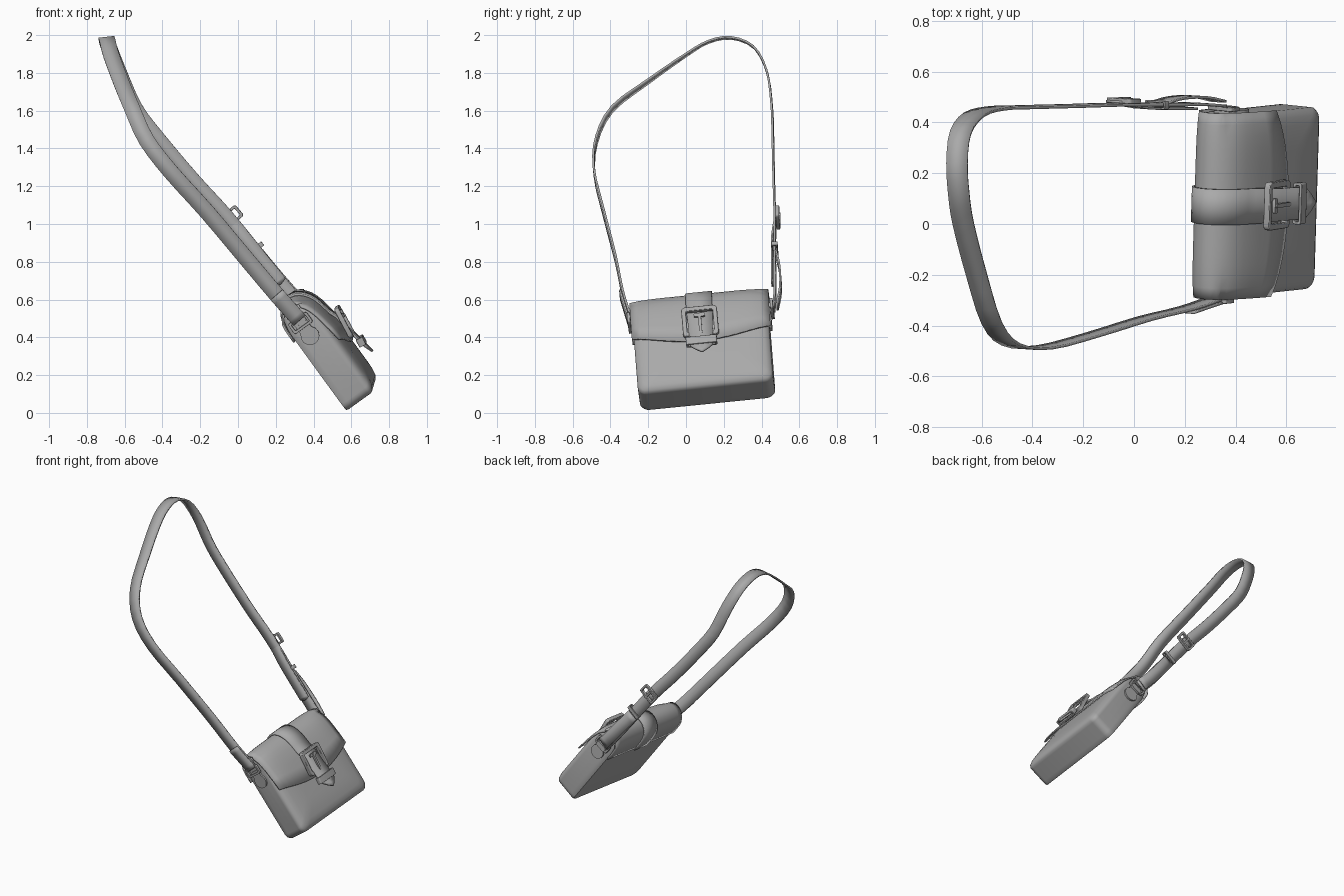
import bpy, bmesh, math
from mathutils import Vector as V, Matrix

if "Cube" in bpy.data.objects:
    bpy.data.objects.remove(bpy.data.objects["Cube"])

leather = bpy.data.materials.new("grey leather")
leather.diffuse_color = (0.4, 0.4, 0.4, 1)
leather.use_nodes = True
leather.node_tree.nodes["Principled BSDF"].inputs["Base Color"].default_value = leather.diffuse_color

# Leaning frame of the bag: across, up, outwards
ACROSS = V((0.03, 0.993, 0.10)).normalized()
OUT = ACROSS.cross(V((-0.59, -0.064, 0.81))).normalized()
UP = OUT.cross(ACROSS)


def frame(origin, a, b):
    a = a.normalized()
    c = a.cross(b).normalized()
    b = c.cross(a)
    return Matrix.Translation(origin) @ Matrix((a, b, c)).transposed().to_4x4()


BAG = frame(V((0.575, -0.24, 0.008)), ACROSS, UP)
W = 0.72
MID = W / 2


def make(name, verts, faces, matrix=Matrix(), thick=0, angle=35, bevel=0):
    mesh = bpy.data.meshes.new(name)
    mesh.from_pydata([matrix @ V(v) for v in verts], [], faces)
    bm = bmesh.new()
    bm.from_mesh(mesh)
    bmesh.ops.recalc_face_normals(bm, faces=bm.faces)
    bm.to_mesh(mesh)
    bm.free()
    mesh.materials.append(leather)
    ob = bpy.data.objects.new(name, mesh)
    bpy.context.collection.objects.link(ob)
    if thick:
        mod = ob.modifiers.new("thickness", 'SOLIDIFY')
        mod.thickness, mod.offset = thick, 0
    if bevel:
        mod = ob.modifiers.new("soft edge", 'BEVEL')
        mod.width, mod.segments = bevel, 2
    bpy.context.view_layer.objects.active = ob
    ob.select_set(True)
    bpy.ops.object.shade_smooth_by_angle(angle=math.radians(angle))
    ob.select_set(False)
    return ob


def sheet(name, rows, thick, matrix=Matrix()):
    n = len(rows[0])
    faces = [(i * n + j, i * n + j + 1, (i + 1) * n + j + 1, (i + 1) * n + j)
             for i in range(len(rows) - 1) for j in range(n - 1)]
    return make(name, [p for r in rows for p in r], faces, matrix, thick)


def round_rect(x0, x1, y0, y1, r, seg=5):
    pts = []
    for k, (cx, cy) in enumerate([(x1 - r, y1 - r), (x0 + r, y1 - r), (x0 + r, y0 + r), (x1 - r, y0 + r)]):
        for i in range(seg + 1):
            a = (k + i / seg) * math.pi / 2
            pts.append((cx + r * math.cos(a), cy + r * math.sin(a)))
    return pts


def loop(name, sx, sy, bar, depth, matrix):
    """Rounded rectangular ring, used for buckles and keepers."""
    out = round_rect(-sx / 2, sx / 2, -sy / 2, sy / 2, bar * 0.8, 3)
    inn = round_rect(-sx / 2 + bar, sx / 2 - bar, -sy / 2 + bar, sy / 2 - bar, bar * 0.3, 3)
    n = len(out)
    rings = [(out, -depth / 2), (out, depth / 2), (inn, depth / 2), (inn, -depth / 2)]
    verts = [(x, y, z) for ring, z in rings for x, y in ring]
    faces = [(k * n + i, k * n + (i + 1) % n, (k + 1) % 4 * n + (i + 1) % n, (k + 1) % 4 * n + i)
             for k in range(4) for i in range(n)]
    return make(name, verts, faces, matrix, bevel=0.003)


def prism(name, outline, z0, z1, matrix):
    n = len(outline)
    verts = [(x, y, z) for z in (z0, z1) for x, y in outline]
    faces = [tuple(range(n)), tuple(range(n, 2 * n))]
    faces += [(i, (i + 1) % n, n + (i + 1) % n, n + i) for i in range(n)]
    return make(name, verts, faces, matrix)


def smooth_path(pts, sub=3):
    """Interpolating curve through the points."""
    p = [2 * pts[0] - pts[1]] + pts + [2 * pts[-1] - pts[-2]]
    res = []
    for i in range(1, len(p) - 2):
        for k in range(sub):
            t = k / sub
            a, b, c, d = p[i - 1:i + 3]
            res.append(0.5 * (2 * b + (c - a) * t + (2 * a - 5 * b + 4 * c - d) * t * t
                              + (3 * b - a - 3 * c + d) * t ** 3))
    return res + [pts[-1]]


# Body: rounded outlines stacked from back to front (depth, inset, height)
layers = [(0, 0.004, .54), (.01, 0, .585), (.035, 0, .612), (.07, 0, .628), (.11, 0, .622),
          (.145, 0, .59), (.157, 0, .575), (.172, .008, .55), (.184, .028, .50),
          (.191, .06, .44), (.196, .12, .37), (.198, .16, .3)]
verts = []
for n, ins, h in layers:
    verts += [(x, y, n) for x, y in round_rect(ins, W - ins, ins, h, 0.045)]
m = len(verts) // len(layers)
faces = [(k * m + i, k * m + (i + 1) % m, (k + 1) * m + (i + 1) % m, (k + 1) * m + i)
         for k in range(len(layers) - 1) for i in range(m)]
faces += [tuple(range(m)), tuple(range(len(verts) - m, len(verts)))]
make("bag_body", verts, faces, BAG, angle=40)

# Flap: wraps from the back over the top, lower edge bowed
wrap = [V(p) for p in [(.46, -.008, 0), (.54, -.007, 0), (.59, .005, 0), (.622, .033, 0), (.639, .07, 0),
                       (.634, .113, 0), (.603, .152, 0), (.555, .18, 0), (.48, .198, 0), (.40, .208, 0)]]
rows = []
for p in smooth_path(wrap, 2) + [V((.30, .216, 0))]:
    row = []
    for j in range(17):
        s = j / 8 - 1
        u, n = p.x, p.y
        if u == wrap[-1].x:
            u = .42 - .045 * (1 - s * s)
        elif u < .31:
            u = .345 - .08 * (1 - s * s)
        drop = abs(s) ** 6
        u -= .012 * drop if n > 0 else 0
        n -= .022 * drop if n > .15 else 0
        row.append((MID + s * .368, u, n))
    rows.append(row)
sheet("flap", rows, 0.01, BAG)

# Closing strap over the flap, with pointed end
rows = []
cen = V((.585, .08, 0))
for p in smooth_path(wrap[:-1], 2):
    q = p + (p - cen).normalized() * .011
    rows.append([(MID + s * .07, q.x, q.y) for s in (-1, 0, 1)])
for u, n, half in [(.42, .226, .068), (.34, .236, .064), (.26, .248, .064), (.205, .258, .06), (.18, .264, .035), (.155, .27, .004)]:
    rows.append([(MID + s * half, u, n) for s in (-1, 0, 1)])
sheet("closing_strap", rows, 0.012, BAG)

# Front buckle with prong and keeper, tilted like the strap
tilt = BAG @ Matrix.Translation((MID, .37, .241)) @ Matrix.Rotation(math.radians(8), 4, 'X')
loop("front_buckle", .19, .175, .024, .026, tilt)
prism("buckle_prong", round_rect(-.008, .008, -.08, .04, .006, 2), .008, .022, tilt)
prism("prong_bar", round_rect(-.03, .03, .025, .045, .006, 2), .004, .016, tilt)
keeper = BAG @ Matrix.Translation((MID, .235, .253)) @ Matrix.Rotation(math.radians(98), 4, 'X')
loop("front_keeper", .165, .038, .011, .045, keeper)

# Side tabs with rectangular rings
for name, x, d in (("left", 0, -1), ("right", W, 1)):
    side = BAG @ frame(V((x, .45, .08)), V((0, 1, 0)), V((0, 0, 1)))
    tab = [(.09, -.036), (.09, .036)] + [(-.01 + .05 * math.cos(a), .05 * math.sin(a))
                                        for a in [math.radians(45 + 27 * k) for k in range(11)]]
    prism(name + "_side_tab", tab, min(-.002, d * .012), max(.002, d * .012), side)
    ring = side @ Matrix.Translation((.075, 0, d * .02))
    loop(name + "_side_ring", .065, .12, .014, .016, ring)
    prism(name + "_tab_fold", round_rect(.035, .07, -.038, .038, .008, 2), d * .006 - .008, d * .02 + .008, side)

# Shoulder strap
path = [V(p) for p in [
    (.325, -.292, .49), (.205, -.333, .625), (.045, -.372, .815), (-.165, -.437, 1.065), (-.355, -.486, 1.275),
    (-.485, -.474, 1.445), (-.56, -.39, 1.61), (-.62, -.2, 1.755), (-.672, 0, 1.895), (-.69, .12, 1.965),
    (-.697, .24, 1.985), (-.683, .36, 1.935), (-.63, .43, 1.8), (-.545, .455, 1.61), (-.425, .46, 1.45),
    (-.235, .465, 1.225), (-.07, .47, 1.045), (.105, .47, .83), (.25, .472, .65), (.335, .466, .56)]]


def strap(name, pts, width, thick, taper=False):
    pts = smooth_path(pts)
    rows = []
    for i, p in enumerate(pts):
        t = (pts[min(i + 1, len(pts) - 1)] - pts[max(i - 1, 0)]).normalized()
        a = math.radians(38 - 32 * min(1, max(0, (p.z - 1.1) / .85)))
        d = V((math.cos(a), -.05, math.sin(a)))
        d = (d - t * d.dot(t)).normalized() * width / 2
        if taper and i == len(pts) - 1:
            d *= 0.15
        rows.append([p - d, p + d])
    return sheet(name, rows, thick)


strap("shoulder_strap", path, .084, .011)
strap("left_strap_fold", [p + V((0, -.014, 0)) for p in (path[0], path[0].lerp(path[1], .5), path[1])], .084, .01)
# Loose tail and folded-back end on the adjustable side
strap("strap_tail", [V((-.08, .482, 1.055)), V((.03, .458, .925)), V((.13, .456, .8)), V((.2, .456, .715)), V((.225, .456, .68))], .08, .009, True)
strap("right_strap_fold", [V((.1, .478, .84)), V((.17, .497, .755)), V((.26, .5, .65)), V((.335, .484, .57))], .082, .01)

# Adjusting buckle and keeper
along = V((.64, 0, -.77))
wide = V((.77, -.05, .64))
loop("strap_buckle", .075, .125, .015, .02, frame(V((-.04, .486, 1.035)), along, wide))
prism("strap_buckle_prong", round_rect(-.03, .04, -.006, .006, .004, 2), -.014, -.004, frame(V((-.04, .486, 1.035)), along, wide))
loop("strap_keeper", .034, .104, .008, .026, frame(V((.09, .47, .865)), wide.cross(along), wide))
